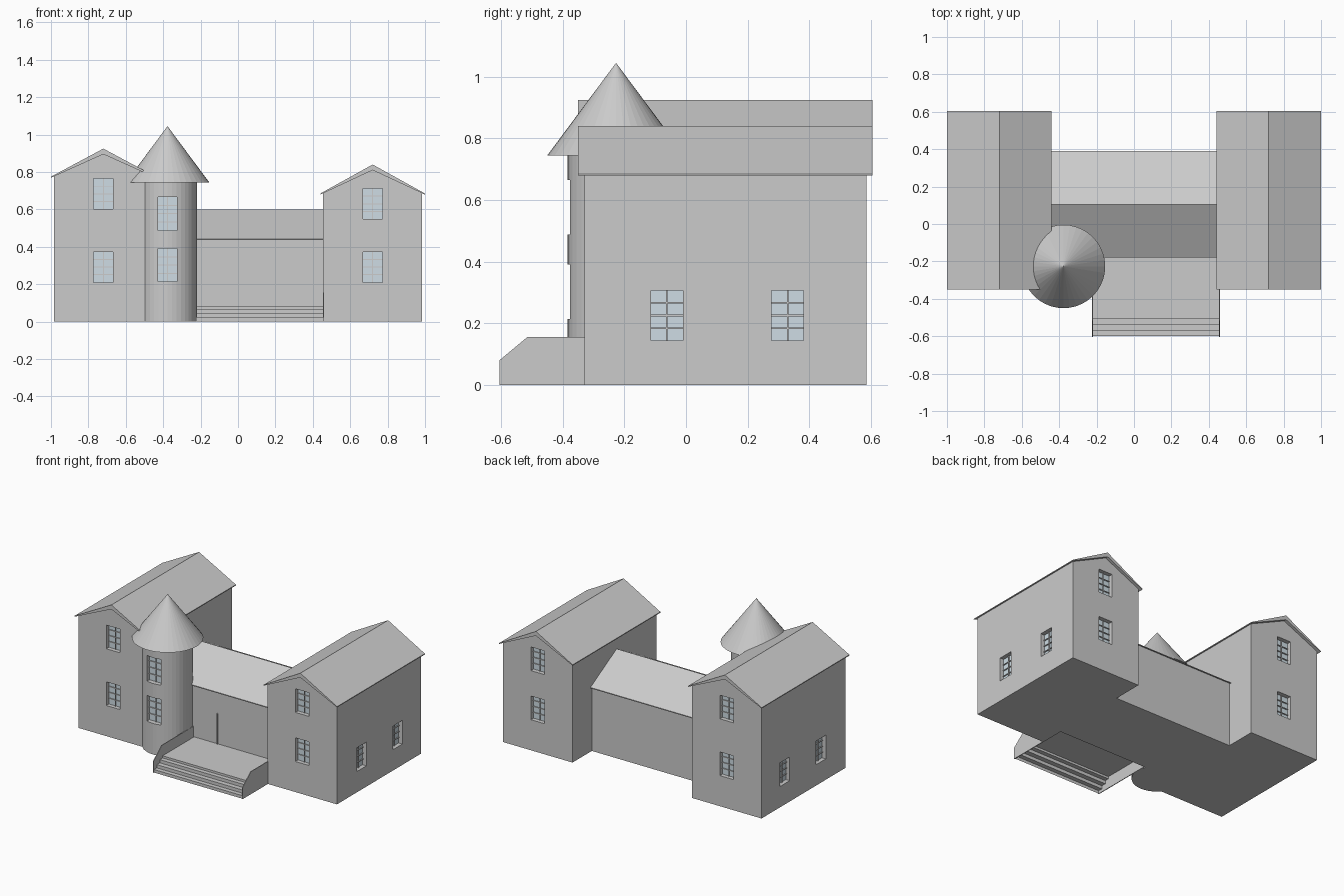
import bpy, bmesh
from mathutils import Vector, Matrix

if "Cube" in bpy.data.objects:
    bpy.data.objects.remove(bpy.data.objects["Cube"])

GLASS = bpy.data.materials.new("window_glass")
GLASS.diffuse_color = (0.62, 0.72, 0.78, 1)
GLASS.use_nodes = True
GLASS.node_tree.nodes["Principled BSDF"].inputs["Base Color"].default_value = GLASS.diffuse_color


def finish(name, bm, mat=None):
    bmesh.ops.recalc_face_normals(bm, faces=bm.faces)
    me = bpy.data.meshes.new(name)
    bm.to_mesh(me)
    bm.free()
    ob = bpy.data.objects.new(name, me)
    bpy.context.collection.objects.link(ob)
    if mat:
        me.materials.append(mat)
    return ob


def prism(name, profile, a, b, axis):
    """Extrude a closed (u, z) profile from a to b along x or y."""
    bm = bmesh.new()
    place = (lambda u, z: (u, a, z)) if axis == 'y' else (lambda u, z: (a, u, z))
    f = bm.faces.new([bm.verts.new(place(u, z)) for u, z in profile])
    ext = bmesh.ops.extrude_face_region(bm, geom=[f])
    move = Vector((0, b - a, 0)) if axis == 'y' else Vector((b - a, 0, 0))
    bmesh.ops.translate(bm, vec=move, verts=[v for v in ext['geom'] if isinstance(v, bmesh.types.BMVert)])
    return finish(name, bm)


def add_box(bm, c, size):
    m = Matrix.Translation(c) @ Matrix.Diagonal((*size, 1))
    bmesh.ops.create_cube(bm, size=1, matrix=m)


def gabled(name, c, half, over, eave, ridge, body, roof, axis):
    """Pentagonal walls plus a wedge-shaped roof thinning to the eaves."""
    edge, peak = eave - 0.006, ridge - 0.03
    side = edge + (peak - edge) * over / (half + over)
    walls = prism(name + "_walls", [(c - half, 0), (c + half, 0), (c + half, side),
                                    (c, peak), (c - half, side)], *body, axis)
    h = half + over
    prism(name + "_roof", [(c - h, edge), (c, peak), (c + h, edge),
                           (c + h, eave), (c, ridge), (c - h, eave)], *roof, axis)
    return walls


def windows(name, walls, specs, depth=0.035):
    """Cut recesses in a wall; each spec is (wall point, outward normal, height)."""
    cut, glass, bars = bmesh.new(), bmesh.new(), bmesh.new()
    w = 0.104
    for p, n, h in specs:
        p, n = Vector(p), Vector(n)
        t = Vector((abs(n.y), abs(n.x), 0))
        nn = Vector((abs(n.x), abs(n.y), 0))
        up = Vector((0, 0, 1))
        add_box(cut, p, t * w + nn * 2 * depth + up * h)
        add_box(glass, p - n * (depth - 0.003), t * w + nn * 0.006 + up * h)
        q = p - n * (depth - 0.009)
        add_box(bars, q, t * 0.005 + nn * 0.008 + up * h)
        for k in (-1, 0, 1):
            add_box(bars, q + up * h * k / 4, t * w + nn * 0.007 + up * 0.005)
    cutter = finish(name + "_cutter", cut)
    cutter.hide_render = True
    mod = walls.modifiers.new("recesses", 'BOOLEAN')
    mod.operation, mod.solver, mod.object = 'DIFFERENCE', 'EXACT', cutter
    bpy.context.view_layer.objects.active = walls
    bpy.ops.object.modifier_apply(modifier=mod.name)
    bpy.data.objects.remove(cutter)
    finish(name + "_panes", glass, GLASS)
    finish(name + "_bars", bars)


# Two side wings with front, back and outer windows
for name, s, eave, ridge, top in (("left_wing", -1, 0.775, 0.925, 0.683),
                                  ("right_wing", 1, 0.685, 0.84, 0.63)):
    walls = gabled(name, s * 0.72, 0.265, 0.015, eave, ridge, (-0.33, 0.585), (-0.35, 0.605), 'y')
    specs = [((s * 0.72, y, z), (0, n, 0), 0.163)
             for y, n in ((-0.33, -1), (0.585, 1)) for z in (top, 0.292)]
    specs += [((s * 0.985, y, 0.225), (s, 0, 0), 0.163) for y in (-0.062, 0.33)]
    windows(name + "_window", walls, specs)

# Low hall joining the wings
gabled("hall", 0.105, 0.27, 0.015, 0.443, 0.60, (-0.457, 0.457), (-0.457, 0.457), 'x')

# Round tower
TX, TY = -0.377, -0.227
bm = bmesh.new()
bmesh.ops.create_cone(bm, cap_ends=True, segments=40, radius1=0.158, radius2=0.158, depth=0.75,
                      matrix=Matrix.Translation((TX, TY, 0.375)))
tower = finish("tower_walls", bm)
windows("tower_window", tower, [((TX, TY - 0.158, z), (0, -1, 0), 0.177) for z in (0.577, 0.302)], 0.04)

# Conical tower roof
bm = bmesh.new()
bmesh.ops.create_cone(bm, cap_ends=True, segments=40, radius1=0.223, radius2=0, depth=0.3,
                      matrix=Matrix.Translation((TX, TY, 0.895)))
finish("tower_roof", bm)

# Porch floor and steps, an open folded sheet
bm = bmesh.new()
path = [(-0.6, 0), (-0.6, 0.021), (-0.57, 0.021), (-0.57, 0.043), (-0.537, 0.043),
        (-0.537, 0.065), (-0.507, 0.065), (-0.507, 0.08), (-0.165, 0.08)]
rows = [[bm.verts.new((x, y, z)) for x in (-0.22, 0.456)] for y, z in path]
for (a, b), (c, d) in zip(rows, rows[1:]):
    bm.faces.new((a, b, d, c))
finish("porch_steps", bm)

# Low walls at both ends of the porch
for name, x in (("left", -0.224), ("right", 0.454)):
    prism("porch_wall_" + name, [(-0.605, 0), (-0.17, 0), (-0.17, 0.155), (-0.515, 0.155), (-0.605, 0.08)],
          x, x + 0.005, 'x')

# Thin upright trim at the entrance
bm = bmesh.new()
add_box(bm, Vector((-0.04, -0.167, 0.185)), Vector((0.006, 0.012, 0.21)))
finish("door_trim", bm)
